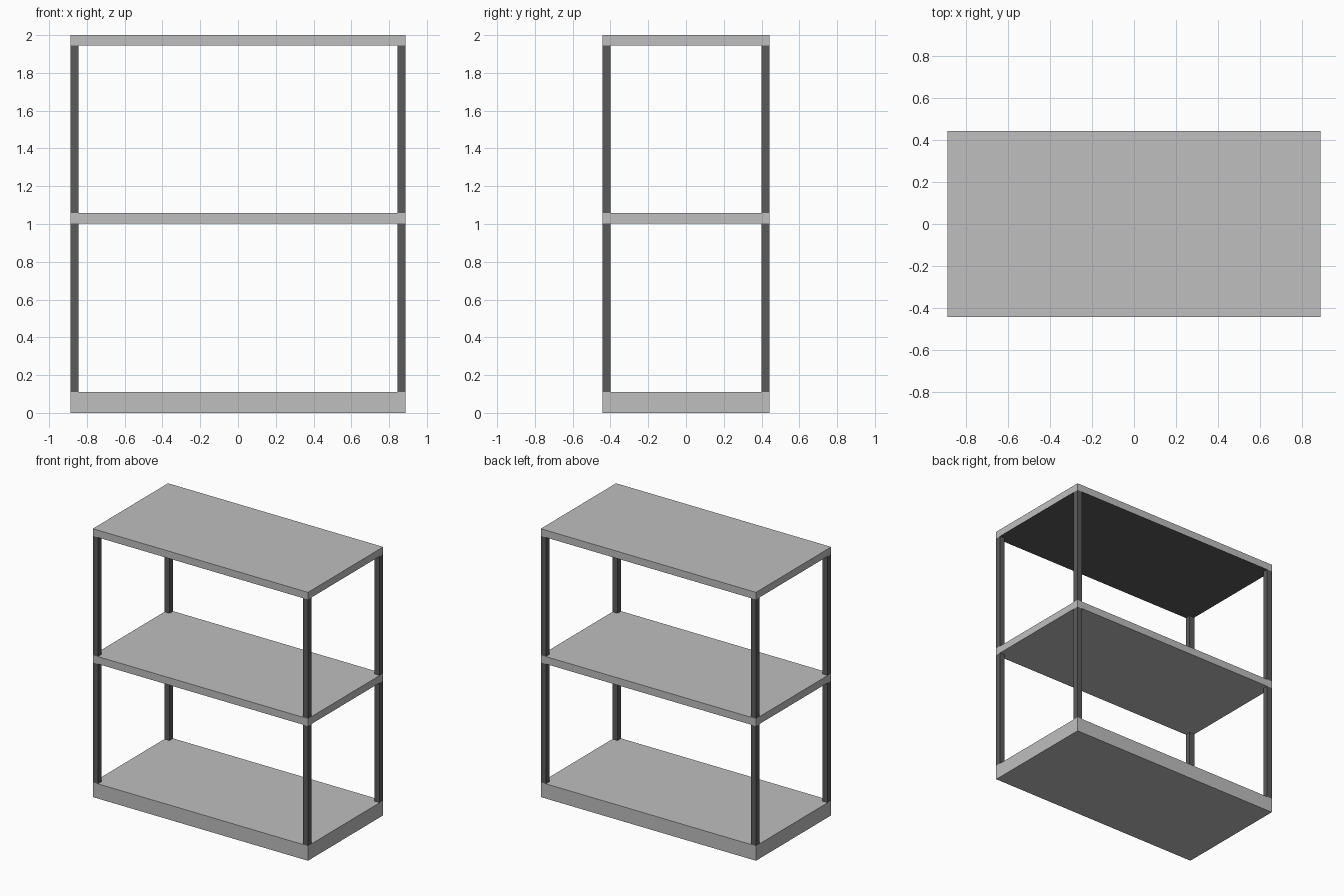
import bpy
import bmesh
from mathutils import Vector

default = bpy.data.objects.get("Cube")
if default:
    bpy.data.objects.remove(default, do_unlink=True)

HALF_X, HALF_Y, POST = 0.887, 0.443, 0.042


def make_material(name, value):
    mat = bpy.data.materials.new(name)
    mat.use_nodes = True
    color = (value, value, value, 1)
    mat.diffuse_color = color
    mat.node_tree.nodes["Principled BSDF"].inputs["Base Color"].default_value = color
    return mat


light = make_material("light grey", 0.52)
dark = make_material("dark grey", 0.105)


def box(name, low, high, *materials):
    """Box between two corners; a second material goes on the underside."""
    low, high = Vector(low), Vector(high)
    bm = bmesh.new()
    bmesh.ops.create_cube(bm, size=1)
    for v in bm.verts:
        v.co = (low + high) / 2 + v.co * (high - low)
    bm.normal_update()
    for f in bm.faces:
        f.material_index = int(len(materials) > 1 and f.normal.z < -0.5)
    mesh = bpy.data.meshes.new(name)
    bm.to_mesh(mesh)
    bm.free()
    for mat in materials:
        mesh.materials.append(mat)
    obj = bpy.data.objects.new(name, mesh)
    bpy.context.collection.objects.link(obj)


# Boards: thick base, middle shelf, top with a dark underside
boards = [
    ("base_board", 0, 0.11, [light]),
    ("middle_shelf", 1.003, 1.058, [light]),
    ("top_board", 1.946, 2, [light, dark]),
]
for name, bottom, top, mats in boards:
    box(name, (-HALF_X, -HALF_Y, bottom), (HALF_X, HALF_Y, top), *mats)

# Corner posts between each pair of boards, flush with the board edges
for tier, below, above in zip(("lower", "upper"), boards, boards[1:]):
    for side, x in (("right", -HALF_X), ("left", HALF_X - POST)):
        for end, y in (("front", -HALF_Y), ("back", HALF_Y - POST)):
            box(f"{tier}_{end}_{side}_post", (x, y, below[2]),
                (x + POST, y + POST, above[1]), dark)
